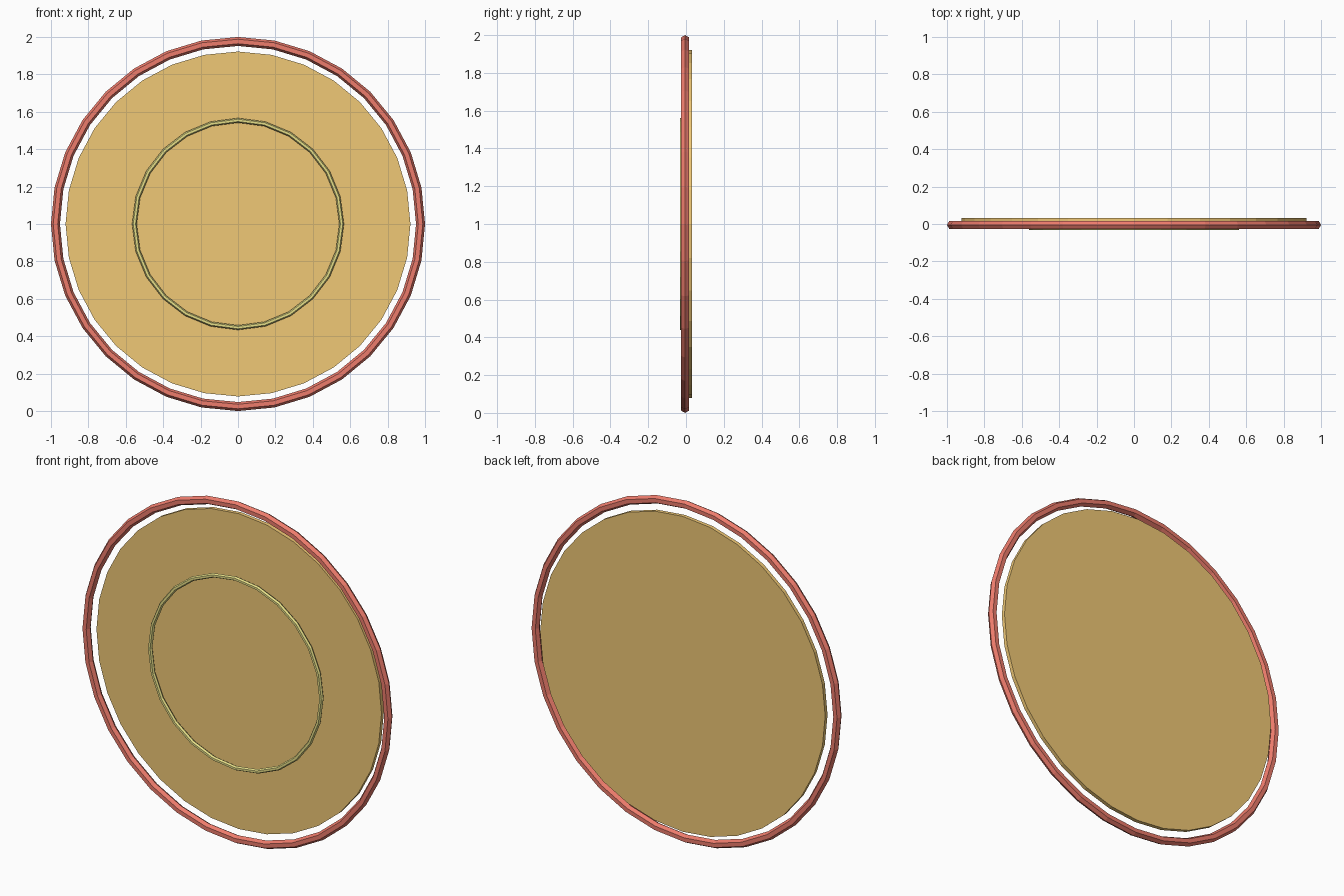
import bpy
from math import pi

if "Cube" in bpy.data.objects:
    bpy.data.objects.remove(bpy.data.objects["Cube"])


def finish(name, color):
    ob = bpy.context.object
    ob.name = name
    mat = bpy.data.materials.new(name + "_paint")
    mat.diffuse_color = (*color, 1)
    mat.use_nodes = True
    mat.node_tree.nodes["Principled BSDF"].inputs["Base Color"].default_value = mat.diffuse_color
    ob.data.materials.append(mat)
    return ob


def ring(name, major, minor, sides, y, color):
    """Upright low-poly hoop with a hexagonal section."""
    bpy.ops.mesh.primitive_torus_add(
        major_radius=major, minor_radius=minor, major_segments=sides,
        minor_segments=6, location=(0, y, 1), rotation=(pi / 2, 0, 0))
    return finish(name, color)


# Outer hoop and thin inner hoop in front of the disc
ring("outer_ring", 0.976, 0.024, 32, -0.005, (0.85, 0.2, 0.15))
ring("inner_ring", 0.554, 0.0125, 24, -0.02, (0.8, 0.75, 0.25))

# Flat disc set slightly behind the outer hoop
bpy.ops.mesh.primitive_cylinder_add(
    vertices=32, radius=0.922, depth=0.022,
    location=(0, 0.02, 1), rotation=(pi / 2, 0, 0))
finish("back_disc", (0.87, 0.58, 0.18))
